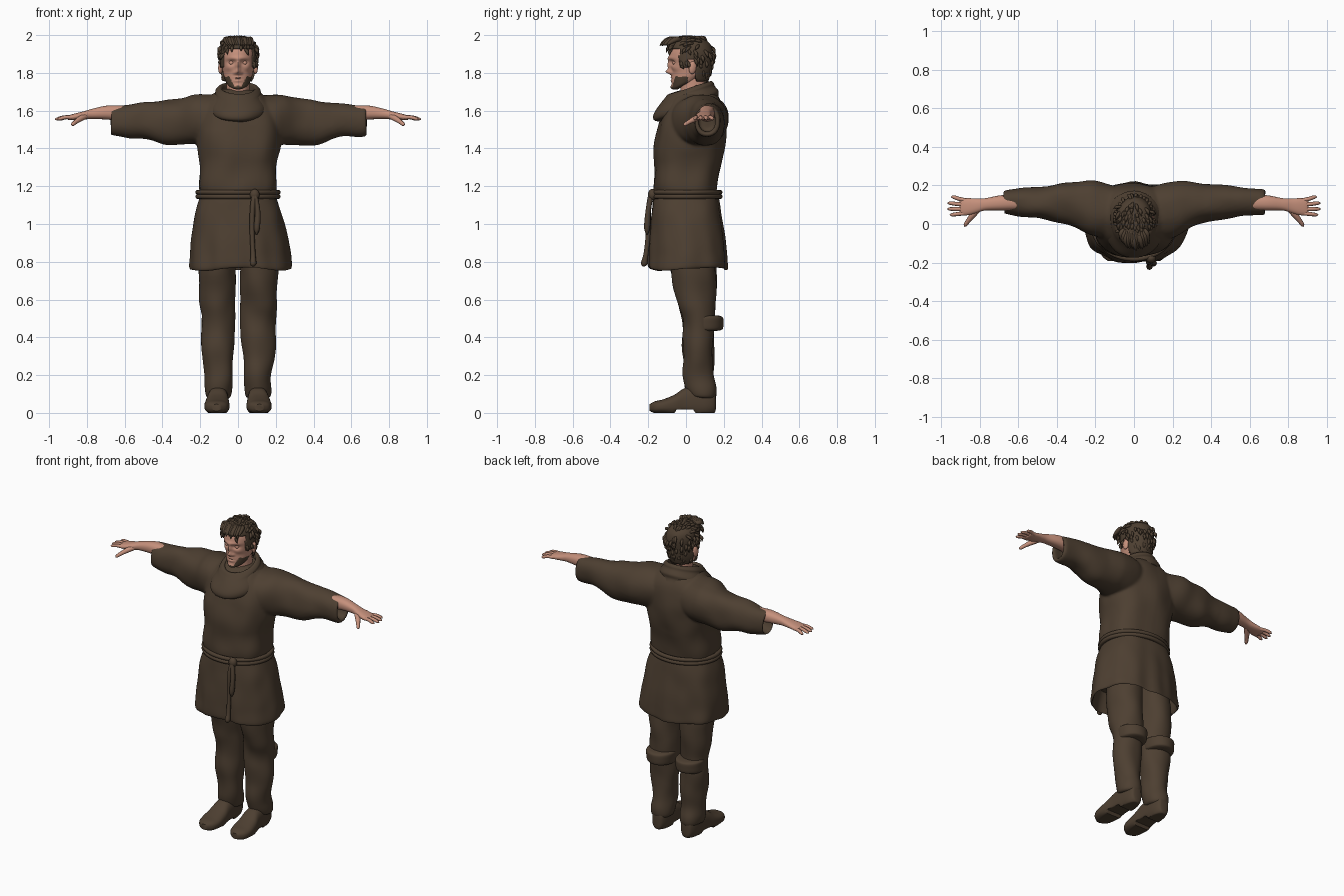
import bpy, bmesh, math, random
from mathutils import Vector, noise

random.seed(4)


def material(name, rgb):
    m = bpy.data.materials.new(name)
    m.diffuse_color = (*rgb, 1)
    return m


BROWN = material("dark brown", (0.075, 0.05, 0.031))
SKIN = material("skin", (0.56, 0.28, 0.2))


def activate(o):
    bpy.ops.object.select_all(action='DESELECT')
    o.select_set(True)
    bpy.context.view_layer.objects.active = o


def apply_mod(o, kind, **props):
    m = o.modifiers.new("m", kind)
    for k, v in props.items():
        setattr(m, k, v)
    activate(o)
    bpy.ops.object.modifier_apply(modifier=m.name)


def smooth(o, angle=50):
    activate(o)
    bpy.ops.object.shade_smooth_by_angle(angle=math.radians(angle))


def blend(rings, sub):
    """Catmull-Rom interpolation between rings."""
    rs = [tuple(r) + (0,) * (6 - len(r)) for r in rings]
    out = []
    for i in range(len(rs) - 1):
        a, b, c, d = rs[max(i - 1, 0)], rs[i], rs[i + 1], rs[min(i + 2, len(rs) - 1)]
        for k in range(sub):
            t = k / sub
            out.append([0.5 * (2 * q + (r - p) * t + (2 * p - 5 * q + 4 * r - s) * t * t
                               + (3 * q - p - 3 * r + s) * t ** 3)
                        for p, q, r, s in zip(a, b, c, d)])
    return out + [rs[-1]]


def loft(name, rings, mat, axis='Z', p=2.0, n=48, sub=5, side=1, wrinkle=0, shape=None):
    """Rings: x, y, z, radius 1, radius 2, tilt. Closed skin through them."""
    bm = bmesh.new()
    loops = []
    for x, y, z, a, b, tilt in blend(rings, sub):
        loop = []
        for i in range(n):
            t = 2 * math.pi * i / n
            c, s = (math.copysign(abs(v) ** (2 / p), v) for v in (math.cos(t), math.sin(t)))
            co = {'Z': Vector((x + a * c, y + b * s, z + tilt * s)),
                  'X': Vector((x, y + a * c, z + b * s)),
                  'Y': Vector((x + a * c, y, z + b * s))}[axis]
            if shape:
                co = shape(co)
            loop.append(bm.verts.new((co.x * side, co.y, co.z)))
        loops.append(loop)
    for l, m in zip(loops, loops[1:]):
        for i in range(n):
            j = (i + 1) % n
            bm.faces.new((l[i], l[j], m[j], m[i]))
    bm.faces.new(loops[0])
    bm.faces.new(loops[-1])
    bmesh.ops.recalc_face_normals(bm, faces=bm.faces)
    me = bpy.data.meshes.new(name)
    bm.to_mesh(me)
    o = bpy.data.objects.new(name, me)
    bpy.context.collection.objects.link(o)
    me.materials.append(mat)
    if wrinkle:
        crease(o, wrinkle)
    smooth(o)
    return o


def crease(o, amp, freq=(9, 9, 7)):
    moves = [v.normal * amp * noise.noise(Vector([c * f for c, f in zip(v.co, freq)]))
             for v in o.data.vertices]
    for v, m in zip(o.data.vertices, moves):
        v.co += m


def tubes(name, paths, mat, cyclic=False, res=4):
    """Each path is a list of (x, y, z, radius)."""
    cu = bpy.data.curves.new(name, 'CURVE')
    cu.dimensions, cu.bevel_depth, cu.bevel_resolution = '3D', 1.0, 2
    cu.use_fill_caps = True
    for path in paths:
        s = cu.splines.new('POLY')
        pts = [(*q,) for q in path] if cyclic else [q[:4] for q in blend(path, res)]
        s.points.add(len(pts) - 1)
        for pt, q in zip(s.points, pts):
            pt.co, pt.radius = (*q[:3], 1), max(q[3], 0.0005)
        s.use_cyclic_u = cyclic
    o = bpy.data.objects.new(name, cu)
    bpy.context.collection.objects.link(o)
    cu.materials.append(mat)
    activate(o)
    bpy.ops.object.convert(target='MESH')
    smooth(bpy.context.object, 60)
    return bpy.context.object


def ball(name, loc, scale, mat, rot=(0, 0, 0)):
    bpy.ops.mesh.primitive_uv_sphere_add(segments=20, ring_count=12, location=loc, rotation=rot)
    o = bpy.context.object
    o.name, o.scale = name, scale
    o.data.materials.append(mat)
    smooth(o, 60)


# tunic top: torso and hollow sleeves fused into one cloth
top = loft("tunic_top", [(0, 0, 1.13, .195, .16), (0, 0, 1.2, .207, .172), (0, .008, 1.3, .207, .176),
                         (0, .018, 1.42, .222, .183), (0, .03, 1.52, .22, .18), (0, .045, 1.62, .2, .15),
                         (0, .05, 1.68, .14, .11), (0, .05, 1.71, .08, .07)], BROWN, p=2.4)
sleeves = [loft("sleeve", [(.04, .05, 1.55, .13, .12), (.2, .075, 1.557, .145, .132), (.3, .098, 1.543, .12, .122),
                           (.4, .112, 1.536, .1, .12), (.5, .11, 1.545, .085, .097), (.6, .112, 1.545, .072, .085),
                           (.675, .112, 1.545, .062, .078), (.67, .112, 1.545, .048, .064),
                           (.6, .112, 1.55, .046, .058)], BROWN, 'X', 2.2, side=s) for s in (1, -1)]
activate(top)
for s in sleeves:
    s.select_set(True)
bpy.ops.object.join()
apply_mod(top, 'REMESH', mode='VOXEL', voxel_size=0.009)
apply_mod(top, 'SMOOTH', factor=0.5, iterations=5)
crease(top, .014, (8, 8, 6))
smooth(top, 60)

# cowl collar draped around the neck
loft("cowl", [(0, .02, 1.60, .14, .16, .06), (0, 0, 1.615, .158, .172, .065), (0, .0, 1.645, .152, .172, .06),
              (0, .012, 1.685, .125, .142, .045), (0, .018, 1.705, .118, .13, .042),
              (0, .022, 1.722, .1, .115, .035), (0, .025, 1.715, .085, .1, .035),
              (0, .03, 1.66, .075, .09, .03)], BROWN, wrinkle=.008)

# skirt, hollow at the hem, with soft vertical folds
def folds(co):
    w = max(0, 1.14 - co.z) / .36
    t = math.atan2(co.y, co.x)
    k = 1 + w * (.022 * math.cos(7 * t + .6) + .012 * math.cos(12 * t))
    return Vector((co.x * k + .01 * w, co.y * k, co.z + .008 * w * math.sin(3 * t)))

loft("tunic_skirt", [(0, 0, 1.17, .19, .155), (0, 0, 1.14, .204, .172), (0, .003, 1.06, .228, .186),
                     (0, .006, .95, .248, .197), (0, .008, .85, .262, .205), (0, .01, .775, .268, .209),
                     (0, .01, .775, .255, .196), (0, .01, .9, .235, .18)], BROWN, p=2.4, n=96,
     wrinkle=.008, shape=folds)

# rope belt, knot and hanging tails
tubes("rope_belt", [[(.213 * math.cos(i * math.pi / 32), .181 * math.sin(i * math.pi / 32), z, .013)
                     for i in range(64)] for z in (1.145, 1.168)], BROWN, True)
ball("belt_knot", (.088, -.178, 1.155), (.026, .024, .03), BROWN)
tubes("belt_tails", [[(.088, -.185, 1.16, .014), (.077, -.198, 1.08, .014), (.075, -.2, .95, .013),
                      (.08, -.212, .84, .013), (.08, -.222, .79, .017), (.08, -.225, .775, .004)],
                     [(.088, -.185, 1.16, .014), (.104, -.2, 1.07, .014), (.1, -.206, .98, .016),
                      (.098, -.206, .945, .004)]], BROWN)

# shoe sole is flat with a raised arch
def sole(co):
    return Vector((co.x, co.y, max(co.z, .018 if -.05 < co.y < .045 else 0)))

for s, tag in ((1, "left"), (-1, "right")):
    loft("trouser_leg_" + tag, [(.105, .03, .9, .1, .12), (.111, .04, .75, .1, .118), (.111, .056, .6, .094, .1),
                                (.107, .066, .5, .092, .086), (.107, .068, .4, .086, .083),
                                (.105, .066, .3, .082, .08), (.1, .066, .2, .076, .077),
                                (.104, .075, .13, .072, .08), (.106, .08, .09, .064, .074),
                                (.106, .08, .08, .05, .06)], BROWN, side=s, wrinkle=.014)
    loft("knee_cuff_" + tag, [(.105, .1, .435, .075, .08), (.105, .1, .445, .086, .096), (.105, .1, .475, .09, .1),
                              (.105, .1, .505, .09, .098), (.105, .1, .515, .076, .08)],
         BROWN, side=s, wrinkle=.006)
    loft("shoe_" + tag, [(.104, .158, .05, .012, .03), (.104, .15, .06, .035, .06), (.104, .11, .06, .05, .075),
                         (.105, .05, .06, .054, .08), (.107, -.01, .055, .057, .075), (.11, -.06, .042, .064, .055),
                         (.112, -.12, .034, .066, .038), (.113, -.165, .03, .053, .031),
                         (.113, -.192, .028, .022, .018)], BROWN, 'Y', 2.5, side=s, shape=sole)
    # bare forearm and hand
    loft("forearm_" + tag, [(.55, .112, 1.58, .04, .042), (.68, .11, 1.59, .04, .038), (.77, .102, 1.583, .032, .027),
                            (.815, .095, 1.575, .037, .022), (.86, .09, 1.568, .044, .018),
                            (.895, .088, 1.563, .043, .013), (.905, .088, 1.562, .036, .006)],
         SKIN, 'X', 2.3, n=32, side=s)
    fingers = [[(s * .87, y0, 1.564, .011), (s * (.87 + L * .5), (y0 + y1) / 2, 1.565, .0105),
                (s * (.87 + L * .85), y1, 1.557, .009), (s * (.87 + L), y1, 1.554, .003)]
               for y0, y1, L in ((.122, .14, .078), (.1, .108, .097), (.077, .078, .098), (.056, .048, .085))]
    thumb = [(s * .805, .08, 1.572, .016), (s * .835, .048, 1.557, .016), (s * .86, .016, 1.54, .012),
             (s * .874, -.004, 1.528, .01), (s * .878, -.013, 1.523, .003)]
    tubes("fingers_" + tag, fingers + [thumb], SKIN)
    ball("ear_" + tag, (s * .092, .035, 1.828), (.012, .021, .034), SKIN, (-.15, 0, s * .3))
    ball("eye_" + tag, (s * .034, -.058, 1.853), (.014, .013, .012), SKIN)

# neck
loft("neck", [(0, .05, 1.6, .075, .08), (0, .04, 1.7, .062, .07), (0, .035, 1.8, .06, .065)], SKIN)

# head: lofted skull with sculpted face bumps (x, z, width, height, depth)
BUMPS = [(0, 1.806, .013, .014, .03), (0, 1.84, .011, .026, .016), (0, 1.877, .055, .011, .008),
         (.034, 1.856, .019, .013, -.015), (-.034, 1.856, .019, .013, -.015),
         (.017, 1.8, .009, .008, .009), (-.017, 1.8, .009, .008, .009),
         (0, 1.775, .02, .006, .007), (0, 1.759, .018, .006, .007), (0, 1.767, .025, .003, -.004),
         (0, 1.722, .022, .014, .01), (.052, 1.825, .02, .016, .006), (-.052, 1.825, .02, .016, .006)]

def face(co):
    if co.y < 0:
        co.y -= sum(d * math.exp(-((co.x - x) / w) ** 2 - ((co.z - z) / h) ** 2) for x, z, w, h, d in BUMPS)
    return co

head = loft("head", [(0, -.005, 1.738, .02, .03, .025), (0, 0, 1.743, .054, .068, .028),
                     (0, .01, 1.768, .07, .085, .017), (0, .025, 1.805, .08, .1, 0),
                     (0, .025, 1.85, .086, .11, 0), (0, .025, 1.9, .088, .112, 0), (0, .03, 1.94, .079, .1, 0),
                     (0, .03, 1.97, .05, .065, 0), (0, .03, 1.98, .01, .015, 0)], SKIN, n=112, sub=9, shape=face)
# beard along the jaw
head.data.materials.append(BROWN)
for f in head.data.polygons:
    c = f.center
    if c.y < .01 and c.z < 1.73 + .05 * min(1, max(0, (abs(c.x) - .02) / .025)):
        f.material_index = 1

# hair cap trimmed to a hairline, then covered in combed locks
def hairline(y):
    return 1.925 if y < -.035 else 1.83 if y < .012 else 1.868 if y < .055 else 1.76

hair = loft("hair_cap", [(0, .035, 1.74, .07, .075), (0, .035, 1.8, .088, .1), (0, .028, 1.86, .096, .113),
                         (0, .025, 1.92, .097, .116), (0, .02, 1.96, .083, .104), (0, .012, 1.984, .05, .07),
                         (0, .01, 1.989, .008, .012)], BROWN, n=72, sub=6, wrinkle=.012)
bm = bmesh.new()
bm.from_mesh(hair.data)
bmesh.ops.delete(bm, geom=[f for f in bm.faces if f.calc_center_median().z < hairline(f.calc_center_median().y)],
                 context='FACES')
roots = [v.co.copy() for v in bm.verts]
bm.to_mesh(hair.data)
bm.free()
apply_mod(hair, 'SOLIDIFY', thickness=.012, offset=-1)
locks = []
for r in random.sample(roots, 130):
    out = (r - Vector((0, .03, 1.87))).normalized()
    comb = Vector((r.x * 2, -.5 if r.z > 1.93 else .3, -.1 if r.z > 1.95 else -.8))
    comb = (comb - out * comb.dot(out)).normalized()
    L = random.uniform(.03, .05)
    pts = [r - out * .004, r + comb * L * .5 + out * .003, r + comb * L - out * .003]
    locks.append([(p.x, p.y, min(p.z, 1.988), w) for p, w in zip(pts, (.006, .009, .001))])
for i in range(13):  # swept fringe
    x = -.066 + .011 * i
    d = .03 * (x / .07) ** 2 + random.uniform(0, .012)
    locks.append([(x * .8, -.03, 1.975, .01), (x, -.085 + d, 1.978, .014),
                  (x + .006, -.118 + d, 1.962, .011), (x + .012, -.138 + d, 1.945, .002)])
tubes("hair_locks", locks, BROWN)
